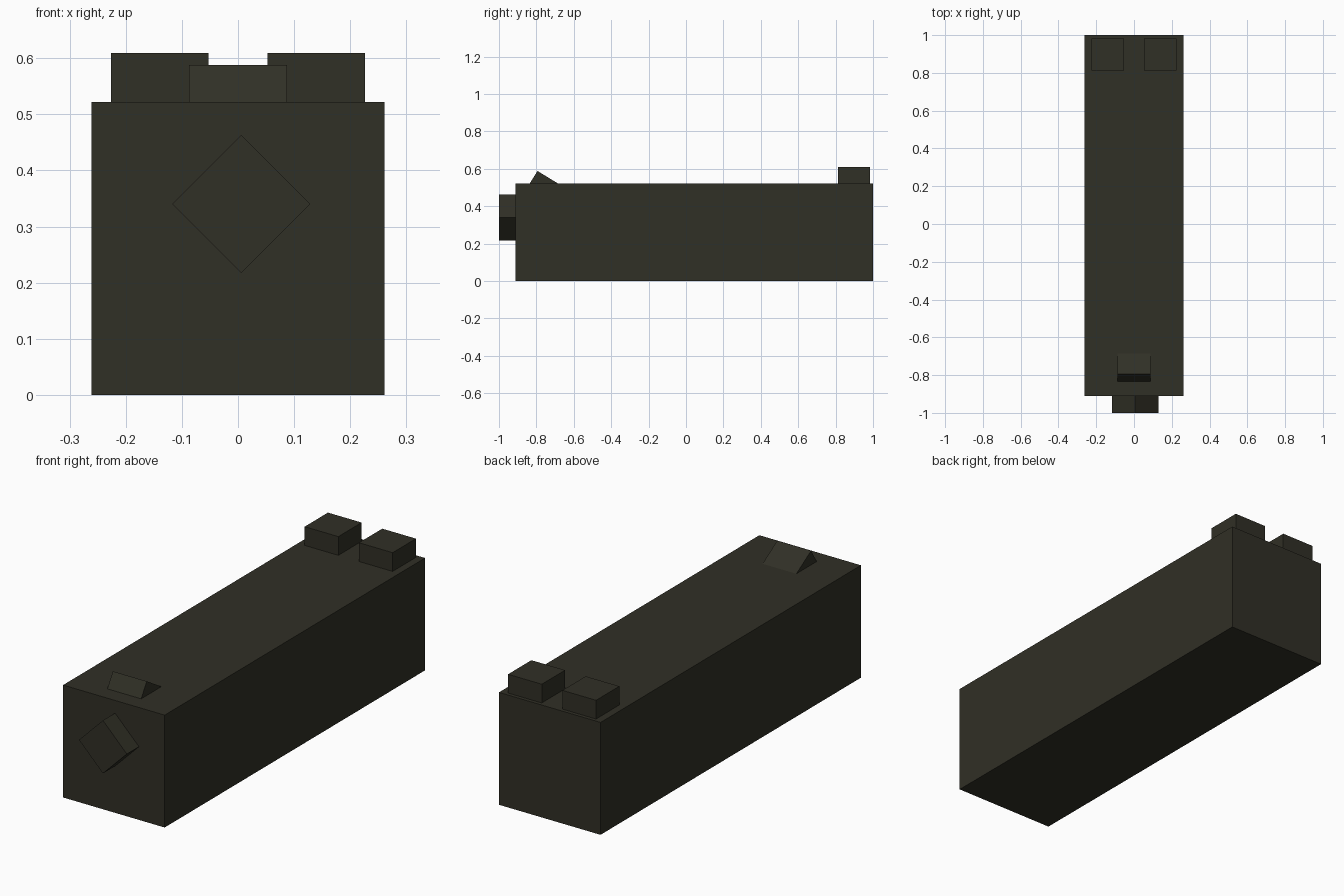
import bpy
import bmesh
from mathutils import Vector

default = bpy.data.objects.get("Cube")
if default:
    bpy.data.objects.remove(default, do_unlink=True)

# Single dark olive finish
finish = bpy.data.materials.new("dark_olive")
finish.use_nodes = True
colour = (0.03, 0.029, 0.019, 1)
finish.diffuse_color = colour
finish.node_tree.nodes["Principled BSDF"].inputs["Base Color"].default_value = colour


def prism(name, profile, sweep):
    """Extrude a closed flat profile along the sweep vector."""
    bm = bmesh.new()
    face = bm.faces.new([bm.verts.new(p) for p in profile])
    grown = bmesh.ops.extrude_face_region(bm, geom=[face], use_keep_orig=True)
    moved = [v for v in grown["geom"] if isinstance(v, bmesh.types.BMVert)]
    bmesh.ops.translate(bm, verts=moved, vec=Vector(sweep))
    bmesh.ops.recalc_face_normals(bm, faces=bm.faces)
    mesh = bpy.data.meshes.new(name)
    bm.to_mesh(mesh)
    bm.free()
    mesh.materials.append(finish)
    obj = bpy.data.objects.new(name, mesh)
    bpy.context.collection.objects.link(obj)
    return obj


def box(name, x, y, z):
    base = [(x[0], y[0], z[0]), (x[1], y[0], z[0]),
            (x[1], y[1], z[0]), (x[0], y[1], z[0])]
    return prism(name, base, (0, 0, z[1] - z[0]))


# Long main body
top = 0.522
box("main_body", (-0.261, 0.261), (-0.911, 1), (0, top))

# Pair of blocks at the back of the top
for side, x in (("left", (0.053, 0.226)), ("right", (-0.226, -0.053))):
    box(f"rear_block_{side}", x, (0.812, 0.983), (top, 0.609))

# Tilted wedge near the front of the top
wedge = [(-0.087, -0.835, top), (-0.087, -0.794, 0.588), (-0.087, -0.686, top)]
prism("front_wedge", wedge, (0.174, 0, 0))

# Square peg on the front, standing on its corner
cx, cz, r = 0.006, 0.34, 0.123
diamond = [(cx + r * dx, -1, cz + r * dz)
           for dx, dz in ((1, 0), (0, 1), (-1, 0), (0, -1))]
prism("front_peg", diamond, (0, 0.089, 0))
